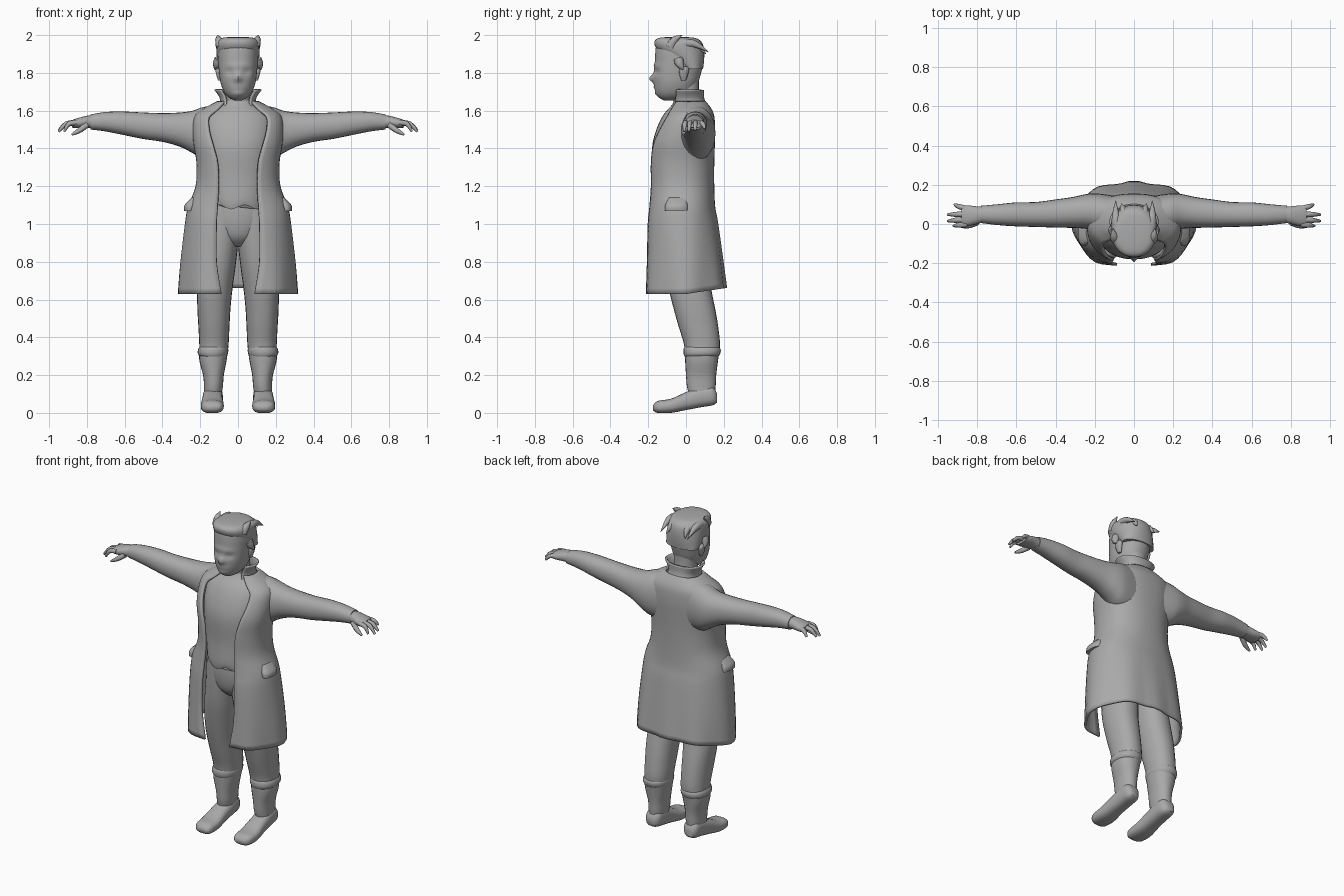
import bpy, bmesh, math
from mathutils import Vector

cube = bpy.data.objects.get("Cube")
if cube:
    bpy.data.objects.remove(cube, do_unlink=True)

grey = bpy.data.materials.new("plain_grey")
grey.use_nodes = True
colour = (0.4, 0.4, 0.4, 1)
grey.diffuse_color = colour
grey.node_tree.nodes["Principled BSDF"].inputs["Base Color"].default_value = colour


def finish(name, rings, closed=True, caps=True, mirror=False, thickness=0, angle=50):
    """Skin a stack of rings into a smooth shaded object."""
    bm = bmesh.new()
    grid = [[bm.verts.new(p) for p in ring] for ring in rings]
    count = len(grid[0])
    for low, high in zip(grid, grid[1:]):
        for j in range(count if closed else count - 1):
            k = (j + 1) % count
            bm.faces.new((low[j], low[k], high[k], high[j]))
    if caps:
        bm.faces.new(grid[0][::-1])
        bm.faces.new(grid[-1])
    mesh = bpy.data.meshes.new(name)
    bm.to_mesh(mesh)
    bm.free()
    mesh.materials.append(grey)
    ob = bpy.data.objects.new(name, mesh)
    bpy.context.collection.objects.link(ob)
    bpy.ops.object.select_all(action="DESELECT")
    ob.select_set(True)
    bpy.context.view_layer.objects.active = ob
    bpy.ops.object.shade_smooth_by_angle(angle=math.radians(angle))
    if thickness:
        mod = ob.modifiers.new("cloth", "SOLIDIFY")
        mod.thickness = thickness
        mod.offset = -1
    if mirror:
        ob.modifiers.new("mirror", "MIRROR").use_mirror_merge = False
    return ob


def smooth_rows(rows, steps):
    """Catmull-Rom interpolation between the key rows."""
    out = []
    for i in range(len(rows) - 1):
        a, b, c, d = (rows[min(max(i + k, 0), len(rows) - 1)] for k in (-1, 0, 1, 2))
        for s in range(steps):
            t = s / steps
            out.append([q + t * (r - p) / 2 + t * t * (p - 2.5 * q + 2 * r - d_ / 2)
                        + t ** 3 * (1.5 * (q - r) + (d_ - p) / 2)
                        for p, q, r, d_ in zip(a, b, c, d)])
    return out + [list(rows[-1])]


def loft(name, axis, rows, sides=24, steps=4, power=2.2, deform=None, **kw):
    """Rows in hundredths: station, u min, u max, v min, v max, optional front gap."""
    gap = len(rows[0]) > 5
    rings = []
    for row in smooth_rows(rows, steps):
        s, u0, u1, v0, v1 = (x / 100 for x in row[:5])
        ru, rv, e = (u1 - u0) / 2, (v1 - v0) / 2, 2 / power
        start = math.asin(min(0.98, row[5] / 100 / ru) ** (1 / e)) if gap else 0
        ring = []
        for j in range(sides):
            t = start + (2 * math.pi - 2 * start) * j / (sides - 1 if gap else sides)
            sn, cs = math.sin(t), math.cos(t)
            p = Vector()
            p[axis] = s
            p[(axis + 1) % 3] = (u0 + u1) / 2 + ru * math.copysign(abs(sn) ** e, sn)
            p[(axis + 2) % 3] = (v0 + v1) / 2 - rv * math.copysign(abs(cs) ** e, cs)
            ring.append(deform(p) if deform else p)
        rings.append(ring)
    return finish(name, rings, closed=not gap, caps=not gap, **kw)


def even(rows):
    """Rows of height, half width, front, back (and gap) centred on x = 0."""
    return [(r[0], -r[1], r[1], *r[2:]) for r in rows]


def taper(name, points, radii, sides=8, mirror=True):
    """Tapering round strand through points given in hundredths."""
    keys = smooth_rows([(*p, r) for p, r in zip(points, radii)], 3)
    pts = [Vector(k[:3]) / 100 for k in keys]
    rings = []
    for i, p in enumerate(pts):
        way = (pts[min(i + 1, len(pts) - 1)] - pts[max(i - 1, 0)]).normalized()
        turn = way.to_track_quat("Z", "Y")
        r = max(keys[i][3], 0.1) / 100
        rings.append([p + turn @ Vector((r * math.cos(a), r * math.sin(a), 0))
                      for a in (2 * math.pi * j / sides for j in range(sides))])
    return finish(name, rings, mirror=mirror)


# Boots and trouser legs
loft("boot_foot", 1, [(-17.5, 1.5, 4, 10, 16), (-15, 0, 6.3, 8, 19), (-8, 0, 7.5, 7.5, 19.7),
                      (0, 1.5, 11, 8, 19), (8, 3, 14, 8, 18.5), (14, 4, 14, 8.5, 18),
                      (16.5, 5.5, 10, 11, 16)], power=2.6, mirror=True)
loft("leg", 2, [(8, 9, 18, 2, 15), (14, 8, 18, .5, 15.7), (20, 7.5, 18.5, 0, 16),
                (28, 6, 20.5, -.5, 17), (36, 5, 20.5, -1, 18), (46, 4.5, 21, -4, 17),
                (55, 4, 21.5, -6.5, 15.5), (65, 3, 21.5, -9, 13.5), (80, 1, 20, -12, 12),
                (95, -.5, 18, -13.5, 11), (110, -1, 17, -14, 10)], mirror=True)
loft("boot_top", 2, [(29, 7, 19, 0, 16), (31, 5.5, 21.2, -1.2, 18), (34, 5.2, 21, -1.2, 18.3),
                     (36, 7, 19, 0, 16)], steps=3, mirror=True)
loft("hips", 2, even([(88, 4, -8, 6), (93, 11, -13, 10), (102, 16, -15, 11), (113, 16, -15, 11)]))


# Shirt with a loose lower edge
def shirt_shape(p):
    if p.z < 1.2:
        p.z += 0.012 * math.sin(p.x * 45) * (1.2 - p.z) / 0.1
    return p


loft("shirt", 2, even([(109, 15, -17.5, 10), (113, 15.5, -18, 10), (125, 17, -17.5, 11),
                       (140, 18.5, -18, 12), (150, 19, -15.7, 12), (158, 17, -11.8, 11),
                       (163, 10, -7.5, 9), (166, 7, -6, 8)]), sides=32, deform=shirt_shape)


# Long open coat, with folds in its skirt
def coat_folds(p):
    drop = max(0, 1.12 - p.z) / 0.5
    turn = math.atan2(p.x, -p.y)
    swing = 1 + 0.03 * drop * math.cos(8 * turn)
    p.x *= swing
    p.y *= swing
    p.z += 0.03 * drop * max(0, p.y) / 0.2
    return p


loft("coat", 2, even([(63, 31, -22.5, 21.5, 9), (80, 30, -22, 19.5, 11.5), (100, 28, -21.5, 17, 11.5),
                      (109, 26.5, -20.5, 15.5, 11), (120, 22.5, -20, 15, 10.5),
                      (132, 22, -20.3, 15, 11), (142, 23.5, -19.8, 15.3, 13.5),
                      (150, 24, -17, 15.5, 15.5), (157, 23, -13, 15, 15.5), (161, 18.5, -9.5, 13.5, 11),
                      (165, 11, -7, 10.5, 7.5)]),
     sides=48, power=2.3, deform=coat_folds, thickness=0.014)
loft("collar", 2, even([(161, 10.5, -8.5, 12, 7), (166, 9.5, -7.5, 9.8, 6.5), (171, 12.5, -7.5, 9.5, 9)]),
     sides=32, thickness=0.01)
loft("pocket_flap", 2, [(107, 23, 28.5, -11, 1), (110, 22, 28.3, -11, 1), (114, 22, 24.5, -9, 0)],
     mirror=True)

# Sleeves and hands
loft("sleeve", 0, [(8, -2, 14, 133, 163), (18, -4, 15.5, 134, 162), (24, -2.5, 15.3, 137.5, 160),
                   (31, -2, 13.8, 141, 159), (40, -1.8, 12.5, 143.5, 158.7), (50, -1.5, 11.2, 145, 159),
                   (60, -1.2, 11, 147, 159.5), (70, -.5, 10, 149, 159.3), (78, .5, 9.3, 150, 158)],
     mirror=True)
loft("palm", 0, [(76, 1, 8.7, 150.5, 157.5), (80, 0, 9, 150.8, 157.3), (85, -1, 9.5, 150.8, 156),
                 (88, -.5, 9.2, 151, 155)], mirror=True)
fingers = [(-.2, 92, -1, 149), (2.3, 95, 1.5, 148.8), (5, 95, 4.8, 149.5), (7.8, 91.5, 10, 150.5)]
for y, tip_x, tip_y, tip_z in fingers:
    taper("finger", [(85, y, 153.7), ((tip_x + 87) / 2, (y + tip_y) / 2, 153), (tip_x, tip_y, tip_z)],
          [1.4, 1.3, .6])
taper("thumb", [(80, 1, 152.5), (84, -.8, 149.5), (88, -1.5, 147.3)], [1.7, 1.4, .6])


# Neck and face
loft("neck", 2, even([(155, 8, -6, 9), (165, 6.8, -6.5, 7.5), (172, 6.8, -7, 6.8), (180, 7, -7, 7)]))
bumps = [(0, 1.77, .017, .02, -.026), (0, 1.725, .035, .01, -.006), (0, 1.69, .03, .015, -.008),
         (.045, 1.805, .022, .014, .012), (-.045, 1.805, .022, .014, .012), (0, 1.84, .07, .012, -.005)]


def face_shape(p):
    if p.y < -0.05:
        p.y += sum(d * math.exp(-((p.x - x) / w) ** 2 - ((p.z - z) / h) ** 2)
                   for x, z, w, h, d in bumps)
    return p


loft("head", 2, even([(165.5, 2, -12, -6), (167, 5, -14.3, 0), (170, 7.5, -16, 4), (175, 9.3, -16.8, 6.5),
                      (180, 10, -17, 8), (185, 10.5, -16.5, 9), (190, 10.7, -16.3, 9),
                      (194, 10.3, -15.8, 8), (197, 8.5, -14, 5), (198.3, 4, -9, 0)]),
     sides=48, deform=face_shape)
loft("ear", 2, [(176, 9, 10.5, -2.5, 0), (179, 9, 11.5, -3.5, 1), (182, 9, 12, -3.5, 1.5),
                (183.5, 9, 11, -2.5, .5)], sides=12, mirror=True)

# Hair with swept tufts
loft("hair", 2, even([(182, 10.6, -2, 9), (187, 11.1, -8, 9.6), (192, 11.5, -15, 9.6),
                      (196, 11.2, -16.8, 8.5), (198.3, 9, -15, 5.5), (199, 4.5, -10, 0)]), sides=32)
tufts = [[(8.5, -4, 195), (9.3, 4, 195.5), (9.3, 12, 191)], [(9, -8, 194), (10.2, -6, 197.5), (10.8, -2, 200)],
         [(10, -4, 187), (11.4, -3, 184), (12.2, -1, 181.5)], [(5, 3, 195), (5.5, 7, 194), (6.5, 10.5, 190)]]
for path in tufts:
    taper("hair_tuft", path, [2.8, 2, .1])
